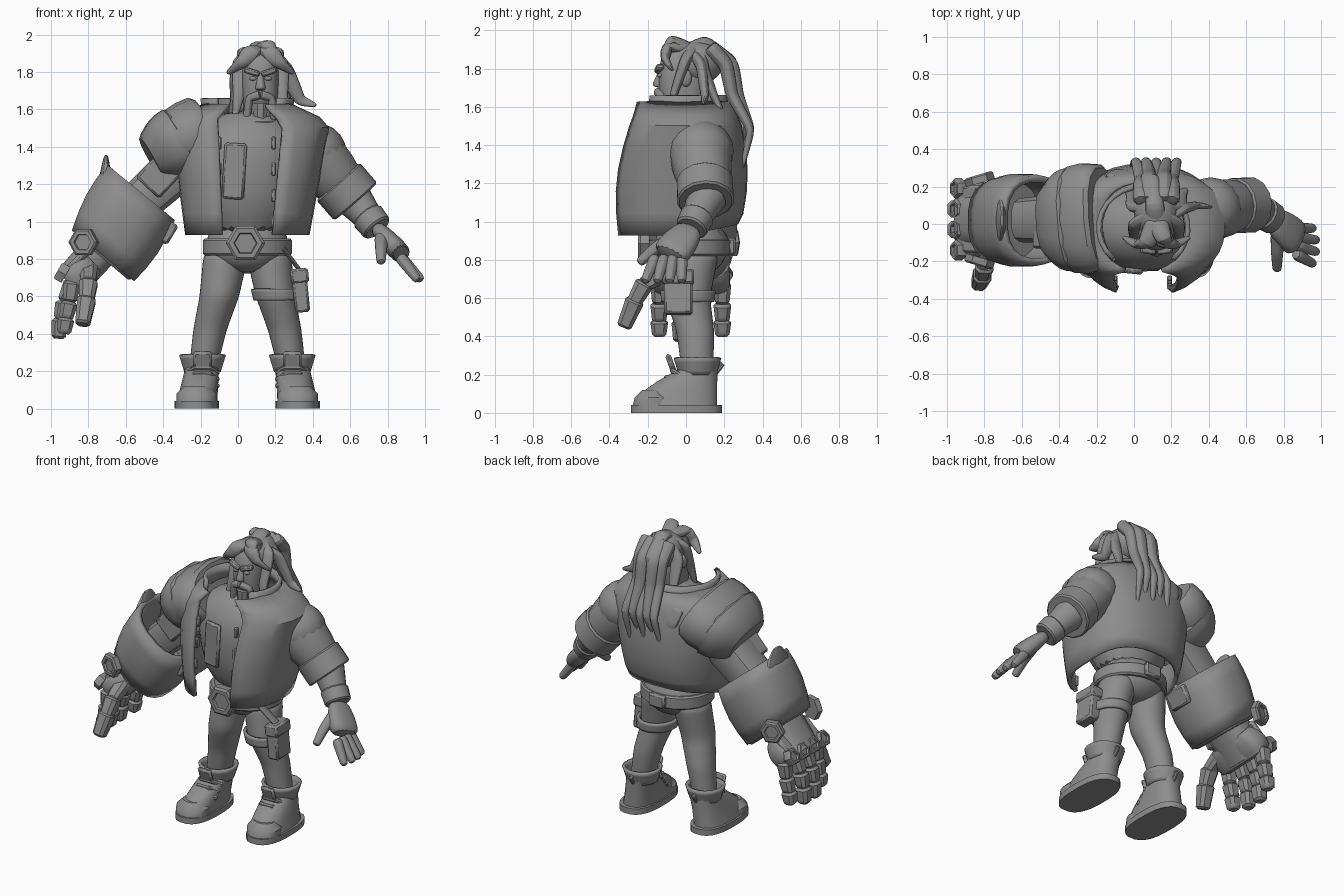
import bpy, bmesh, math
from mathutils import Vector

cube = bpy.data.objects.get("Cube")
if cube:
    bpy.data.objects.remove(cube)

SHADE = (.27, .27, .27, 1)
grey = bpy.data.materials.new("plain_grey")
grey.use_nodes = True
grey.diffuse_color = SHADE
grey.node_tree.nodes["Principled BSDF"].inputs["Base Color"].default_value = SHADE
X, Y, Z = Vector((1, 0, 0)), Vector((0, 1, 0)), Vector((0, 0, 1))


def V(x, y, z):
    return Vector((x, y, z))


def finish(name, bm, smooth=0, thick=0, bevel=0):
    mesh = bpy.data.meshes.new(name)
    bmesh.ops.recalc_face_normals(bm, faces=bm.faces)
    bm.to_mesh(mesh)
    bm.free()
    part = bpy.data.objects.new(name, mesh)
    bpy.context.collection.objects.link(part)
    mesh.materials.append(grey)
    if thick:
        solid = part.modifiers.new("thickness", "SOLIDIFY")
        solid.thickness, solid.offset = thick, 0
    if bevel:
        part.modifiers.new("bevel", "BEVEL").width = bevel
    if smooth:
        part.modifiers.new("smooth", "SUBSURF").levels = smooth
        part.modifiers["smooth"].render_levels = smooth
    bpy.ops.object.select_all(action="DESELECT")
    part.select_set(True)
    bpy.context.view_layer.objects.active = part
    bpy.ops.object.shade_smooth_by_angle(angle=math.radians(38))
    return part


def skin(name, rings, axis=None, ref=Y, sides=16, boxy=2, gap=None, cap=True, **style):
    """Skin rings of (centre, half size along ref, half size across)."""
    bm, loops = bmesh.new(), []
    for i, (centre, along, across) in enumerate(rings):
        before, after = rings[max(i - 1, 0)][0], rings[min(i + 1, len(rings) - 1)][0]
        t = (axis or after - before).normalized()
        u = (ref - t * ref.dot(t)).normalized()
        v = t.cross(u)
        loop = []
        for k in range(sides):
            if gap is None:
                angle = math.tau * (k + .5) / sides
            else:  # open at the front
                angle = -math.pi / 2 + gap + (math.tau - 2 * gap) * k / (sides - 1)
            c, s = (math.copysign(abs(w) ** (2 / boxy), w) for w in (math.cos(angle), math.sin(angle)))
            loop.append(bm.verts.new(centre + u * c * along + v * s * across))
        loops.append(loop)
    for a, b in zip(loops, loops[1:]):
        for k in range(sides if gap is None else sides - 1):
            j = (k + 1) % sides
            bm.faces.new((a[k], a[j], b[j], b[k]))
    if cap and gap is None:
        bm.faces.new(loops[0])
        bm.faces.new(loops[-1])
    return finish(name, bm, **style)


def column(name, x, y, sizes, **style):
    """Upright skin from (height, half width, half depth)."""
    return skin(name, [(V(x, y, z), w, d) for z, w, d in sizes], axis=Z, ref=X, **style)


def tube(name, points, start, end, bulge=0, flat=1, power=1, rim=0, **style):
    """Tapered tube along points; rim narrows both ends to a chamfer."""
    rings, last = [], len(points) - 1
    for i in range(4 * last + 1):
        t = i / (4 * last)
        k = min(i // 4, last - 1)
        r = start + (end - start) * t ** power + bulge * math.sin(math.pi * t)
        rings.append((points[k].lerp(points[k + 1], t * last - k), r, r * flat))
    if rim:
        (p, a, b), (q, c, d) = rings[0], rings[-1]
        step = (q - p).normalized() * rim
        rings = [(p - step, a - rim, b - rim)] + rings + [(q + step, c - rim, d - rim)]
    return skin(name, rings, **style)


def lock(name, points, width, flat=.65, ref=X):
    return tube(name, points, width, width * .2, flat=flat, power=2, ref=ref, sides=8, smooth=1)


def box(name, place, size, turn=(0, 0, 0), bevel=.012):
    bm = bmesh.new()
    bmesh.ops.create_cube(bm, size=1)
    bmesh.ops.scale(bm, vec=size, verts=bm.verts)
    part = finish(name, bm, bevel=bevel)
    part.location, part.rotation_euler = place, turn
    return part


def ball(name, place, size):
    bm = bmesh.new()
    bmesh.ops.create_uvsphere(bm, u_segments=16, v_segments=10, radius=1)
    bmesh.ops.scale(bm, vec=size, verts=bm.verts)
    finish(name, bm).location = place


def hex_bolt(name, place, axis, radius, depth):
    """Six-sided boss with a sunken middle."""
    steps = ((0, 1), (.8, 1), (1, .85), (1, .6), (.7, .55))
    out = axis.normalized()
    skin(name, [(place + out * depth * d, radius * r, radius * r) for d, r in steps], axis=out, ref=Z, sides=6)


MID = .05  # body middle in x

# legs and boots
for side, s in (("left", 1), ("right", -1)):
    hip, knee, shin, ankle = (V(MID + s * x, y, z) for x, y, z in
                              ((.11, .04, .85), (.15, .01, .6), (.2, .05, .42), (.24, .06, .2)))
    tube(side + "_leg", [hip, knee, shin, ankle], .125, .075, flat=1.1, axis=Z, ref=X, smooth=1)
    foot = ankle.x
    column(side + "_sole", foot + s * .03, -.05, [(0, .12, .24), (.04, .12, .24)], sides=24, boxy=2.6)
    boot = []
    for k in range(7):
        t = k / 6
        depth = .225 - .125 * t ** 1.6
        boot.append((V(foot + s * .03 * (1 - t), .165 - depth, .03 + .2 * t), .11 - .02 * t, depth))
    skin(side + "_boot", boot, axis=Z, ref=X, sides=20, boxy=2.4)
    tube(side + "_boot_top", [V(foot, .06, .2), V(foot, .06, .29)], .09, .118, axis=Z, ref=X, cap=False, thick=.02)
    column(side + "_toe_cap", foot + s * .03, -.17, [(.04, .11, .11), (.08, .11, .1), (.12, .07, .06)])
    for k in range(3):
        front = V(foot, -.13 + .03 * k, .15 + .035 * k)
        ends = [front + V(w, .05, -.03) for w in (-.08, .08)]
        tube(side + "_lace", [ends[0], front - X * .04, front + X * .04, ends[1]], .015, .015, ref=Z, sides=8)
    box(side + "_tongue", (foot, -.08, .26), (.1, .03, .1), (.35, 0, 0))
    tube(side + "_heel_loop", [V(foot, .15, .2), V(foot, .19, .25), V(foot, .15, .27)], .012, .012, ref=X, sides=8)

# hips, belt and pouches
column("hips", MID, .03, [(.72, .07, .1), (.78, .2, .17), (.85, .23, .2), (1, .22, .2)], smooth=1)
tube("belt", [V(MID, .02, .83), V(MID, .02, .9)], .24, .24, flat=.9, rim=.01, ref=X, sides=24)
hex_bolt("buckle", V(.04, -.19, .885), -Y, .105, .06)
box("back_clasp", (MID, .24, .87), (.12, .04, .09))
tube("thigh_strap", [V(.21, .01, .58), V(.2, .01, .64)], .12, .125, flat=1.1, axis=Z, ref=X, cap=False, thick=.02)
box("thigh_pouch", (.335, -.04, .63), (.08, .15, .23), (0, -.1, 0))
box("pouch_flap", (.33, -.04, .71), (.095, .165, .08), (0, -.1, 0))
tube("pouch_strap", [V(.24, -.1, .86), V(.33, -.05, .74)], .03, .03, flat=.4)

# chest and scarf
column("chest", MID, -.01, [(.9, .22, .2), (1.2, .29, .25), (1.4, .32, .25), (1.5, .28, .2), (1.6, .11, .11)],
       sides=20, smooth=1)
box("chest_panel", (-.02, -.25, 1.27), (.12, .03, .3), (0, .06, -.1))
column("neck_scarf", .09, -.02, [(1.47, .17, .16), (1.54, .16, .16), (1.58, .11, .11)], smooth=1)

# open vest with low collar and a hem raised at the back
vest = []
for k in range(6):
    t = k / 5
    vest.append((V(MID + .015 * t, -.05 + .04 * t, .93 + .57 * t), .32 + .09 * t,
                 .31 + .04 * math.sin(math.pi * t) - .02 * t))
vest += [(V(MID, -.01, 1.55), .38, .27), (V(MID, -.02, 1.62), .23, .24)]
hem = skin("vest", vest, axis=Z, ref=X, sides=29, boxy=2.4, gap=.36, thick=.025)
for vert in hem.data.vertices:
    if vert.co.z < 1 and vert.co.y > 0:
        vert.co.z += .06 * vert.co.y / .26
column("collar", MID, -.02, [(1.57, .23, .24), (1.66, .24, .22)], sides=21, gap=.75, thick=.025)
for edge in (-.1, .19):
    for k in range(4):
        box("vest_tab", (edge, -.335 + .015 * k, 1 + .14 * k), (.025, .03, .07), bevel=.006)

# left arm and gloved hand
shoulder, elbow, wrist, knuckles = V(.38, .07, 1.39), V(.61, .11, 1.13), V(.74, .03, .97), V(.88, -.09, .82)
ball("left_shoulder", shoulder + V(.03, .01, -.02), (.17, .17, .16))
tube("left_upper_arm", [shoulder, elbow], .165, .11, bulge=.015)
tube("left_forearm", [elbow, wrist], .105, .065)
tube("sleeve_cuff", [shoulder.lerp(elbow, .7), elbow.lerp(wrist, .1)], .15, .15, flat=1.02, rim=.01, sides=14)
tube("glove_cuff", [wrist.lerp(elbow, .35), wrist], .09, .085, rim=.01, sides=14)
tube("left_palm", [wrist, knuckles], .065, .1, bulge=.015, flat=.55, boxy=2.5, smooth=1)
for k in range(4):
    spread = k - 1.5
    base = knuckles + Y * spread * .045
    tip = base + V(.11 - .01 * spread ** 2, .02 * spread - .03, -.14)
    tube("left_finger", [base - V(.02, 0, 0), tip], .037, .026, sides=8, smooth=1)
tube("left_thumb", [V(.77, -.05, .92), V(.765, -.16, .86), V(.765, -.25, .78)], .045, .026, ref=X, sides=8, smooth=1)

# right shoulder armour
inner, outer = V(-.18, .035, 1.5), V(-.45, .01, 1.35)
tube("shoulder_dome", [inner, outer], .29, .18, bulge=.055, flat=.64, rim=.02, sides=14, boxy=2.4)
tube("shoulder_rim", [inner.lerp(outer, .5), outer], .285, .2, bulge=.02, flat=.7, rim=.02, sides=12, boxy=2.6)
box("shoulder_clamp", (-.24, -.14, 1.3), (.12, .12, .12), (0, .6, 0), .03)
lock("shoulder_point", [V(-.08, .24, 1.56), V(-.06, .28, 1.45), V(0, .28, 1.34)], .09, .25)

# right mechanical arm and gauntlet
opening, cuff, palm = V(-.52, .02, 1.155), V(-.72, .02, .82), V(-.89, .025, .68)
lean = cuff - opening - X * .08
tube("right_upper_arm", [inner - Z * .08, opening.lerp(cuff, .3)], .15, .12, flat=.95, sides=12, boxy=3)
box("elbow_plate", (-.42, -.06, 1.25), (.17, .14, .19), (0, .75, 0))
tube("gauntlet", [opening, cuff], .22, .2, bulge=.022, axis=lean, sides=20, boxy=2.5, cap=False, thick=.035)
tube("gauntlet_band", [opening.lerp(cuff, .75), cuff], .23, .21, flat=.95, rim=.015, axis=lean, sides=20, boxy=2.5)
lock("gauntlet_fin", [V(-.75, .02, 1.08), V(-.71, .02, 1.21), V(-.705, .02, 1.36)], .2, .25, Y)
box("gauntlet_box", (-.38, 0, .945), (.075, .17, .12), (0, .55, 0))
box("gauntlet_top_plate", (-.775, .02, 1.05), (.03, .13, .16), (0, .45, 0))
for s in (1, -1):
    hex_bolt("gauntlet_bolt", V(-.82, .02 + s * .2, .89), V(-.3, s, 0), .08, .045)
tube("wrist", [cuff + Z * .05, palm], .15, .14, flat=.7, sides=12, boxy=3)
tube("metal_palm", [cuff.lerp(palm, .35), palm], .17, .2, bulge=.02, flat=.42, rim=.015, boxy=4)
box("hand_plate", (-.86, .025, .79), (.17, .36, .04), (0, -.75, 0), .015)
for k in range(4):
    y, curl = .11 * k - .14, .03 * abs(k - 1.5)
    hex_bolt("knuckle", V(-.92, y, .715), V(-.8, 0, .45), .056, .05)
    path = [V(-.885, y, .68), V(-.945 + curl, y, .57), V(-.965 + curl, y, .48), V(-.975 + curl, y, .36 + curl)]
    for a, b in zip(path, path[1:]):
        tube("metal_finger_joint", [a.lerp(b, .12), b.lerp(a, .12)], .048, .04, rim=.014, sides=8, boxy=3)
thumb = [V(-.8, -.1, .74), V(-.8, -.22, .67), V(-.81, -.27, .58), V(-.83, -.32, .46)]
for a, b in zip(thumb, thumb[1:]):
    tube("metal_thumb_joint", [a, b], .052, .042, rim=.012, ref=X, sides=8, boxy=3)

# head and face
H = .12  # head middle in x
column("head", H, -.02, [(1.5, .08, .08), (1.57, .09, .1), (1.65, .1, .125), (1.82, .105, .13), (1.92, .07, .09)],
       boxy=2.6, smooth=1)
tube("nose", [V(H, -.13, 1.79), V(H, -.15, 1.7)], .014, .034, ref=X, sides=8, smooth=1)
tube("chin_beard", [V(H, -.11, 1.63), V(H, -.115, 1.54)], .045, .035, rim=.008, ref=X, sides=8)
for s in (1, -1):
    box("brow", (H + s * .045, -.14, 1.8), (.085, .04, .03), (0, -s * .3, s * .15), .008)
    ball("eye", (H + s * .04, -.135, 1.765), (.02, .014, .012))
    ball("ear", (H + s * .105, 0, 1.75), (.018, .03, .045))
    tube("moustache", [V(H, -.15, 1.68), V(H + s * .06, -.13, 1.66), V(H + s * .075, -.115, 1.54)], .026, .022,
         sides=8, smooth=1)
    lock("parted_lock", [V(H, .02, 1.91), V(H + s * .05, -.1, 1.91), V(H + s * .1, -.11, 1.85),
                         V(H + s * .18, -.07, 1.79)], .06)
    lock("temple_lock", [V(H, .05, 1.91), V(H + s * .11, 0, 1.85), V(H + s * .115, -.06, 1.68),
                         V(H + s * .14, -.09, 1.54)], .055)
    lock("ear_lock", [V(H, .08, 1.91), V(H + s * .12, .09, 1.8), V(H + s * .13, .15, 1.65),
                      V(H + s * .17, .22, 1.5)], .055)

# hair cap, loose locks and tail
ball("hair_cap", (H, .055, 1.83), (.12, .14, .115))
crown = V(H, .02, 1.9)
lock("front_lock", [crown, V(.16, -.08, 1.95), V(.2, -.12, 1.86)], .06)
lock("crown_lock", [crown, V(.11, .1, 1.94), V(.1, .25, 1.84), V(.09, .24, 1.7)], .06)
lock("swept_lock", [crown, V(.25, .08, 1.82), V(.33, .1, 1.65), V(.42, .09, 1.62)], .055)
for k in range(5):
    fan, odd = (k - 2) * X, k % 2
    root = V(H, .12, 1.92) + fan * .04
    lock("tail_lock", [root, root + V(0, .09 + .03 * odd, -.1), root + V(0, .12 + .03 * odd, -.26),
                       root + fan * .015 + V(0, .22, -.44),
                       root + fan * .02 + V(-.02, .17, -.66 + .08 * odd)], .052, .85)
